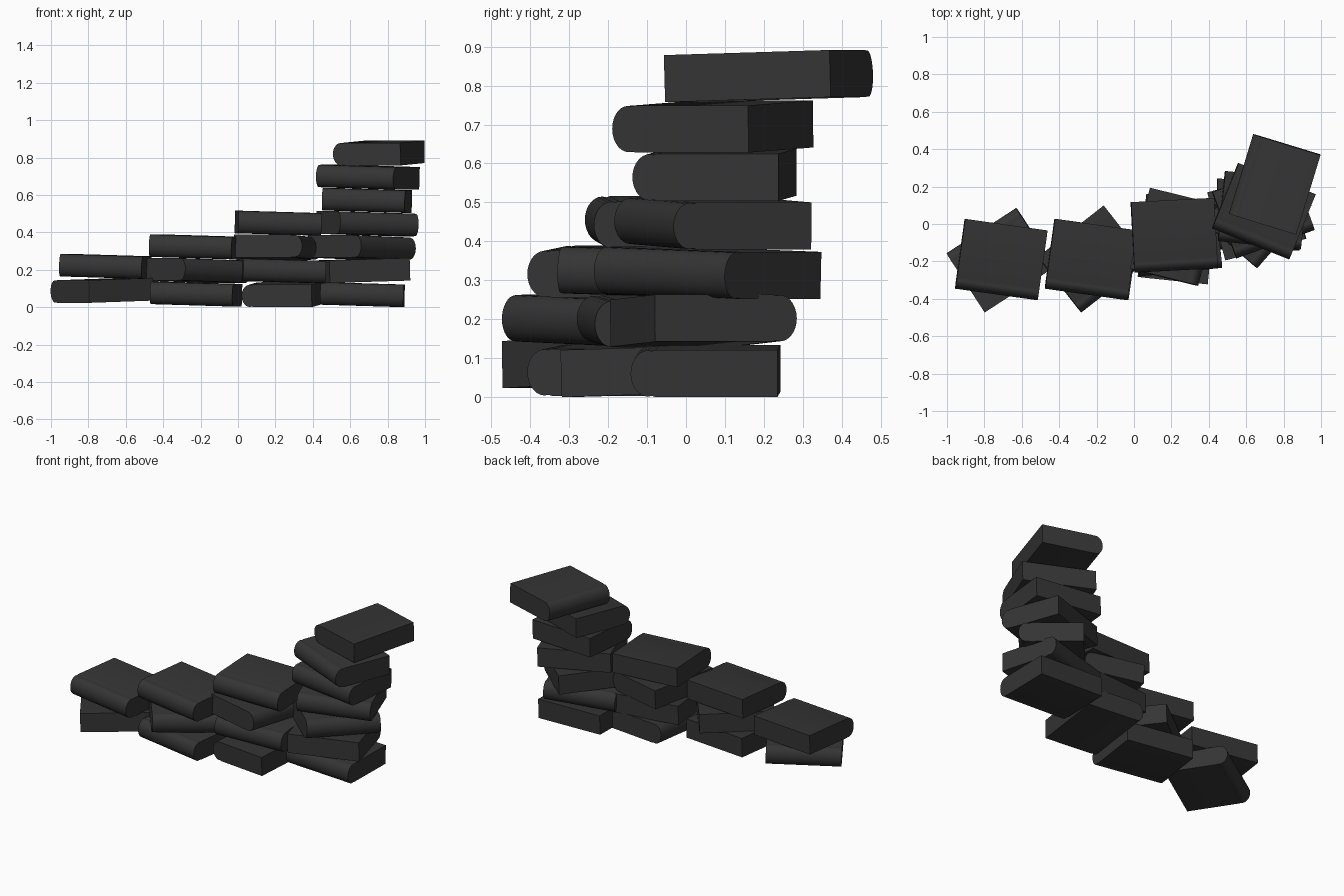
import bpy, bmesh, math
from mathutils import Matrix

if "Cube" in bpy.data.objects:
    bpy.data.objects.remove(bpy.data.objects["Cube"])

LENGTH, DEPTH, HALF = 0.445, 0.377, 0.0605   # spine length, depth, half thickness
TILT = math.radians(1.7)                     # every book leans slightly along its spine

mat = bpy.data.materials.new("dark_cover")
mat.diffuse_color = (0.035, 0.035, 0.035, 1)
mat.use_nodes = True
mat.node_tree.nodes["Principled BSDF"].inputs["Base Color"].default_value = mat.diffuse_color


def book_profile():
    """Cross-section (y, z): rounded spine at -y, hinge groove, flat page edge at +y."""
    back, front = DEPTH / 2, -DEPTH / 2
    pts = [(back, HALF), (front + 0.064, HALF), (front + 0.055, HALF - 0.003)]
    n = 14
    for i in range(n + 1):
        a = math.pi / 2 + math.pi * i / n
        pts.append((front + 0.045 + 0.045 * math.cos(a), (HALF - 0.001) * math.sin(a)))
    pts += [(front + 0.055, -HALF + 0.003), (front + 0.064, -HALF), (back, -HALF)]
    return pts


def make_book_mesh():
    bm = bmesh.new()
    face = bm.faces.new([bm.verts.new((-LENGTH / 2, y, z)) for y, z in book_profile()])
    ext = bmesh.ops.extrude_face_region(bm, geom=[face])
    moved = [v for v in ext["geom"] if isinstance(v, bmesh.types.BMVert)]
    bmesh.ops.translate(bm, verts=moved, vec=(LENGTH, 0, 0))
    bmesh.ops.recalc_face_normals(bm, faces=bm.faces)
    # smooth only the rounded spine
    for e in bm.edges:
        e.smooth = len(e.link_faces) == 2 and e.calc_face_angle() < math.radians(30)
    for f in bm.faces:
        f.smooth = True
    me = bpy.data.meshes.new("book")
    bm.to_mesh(me)
    bm.free()
    me.materials.append(mat)
    return me


# Stacks from left to right, books bottom to top: (x, y, z, turn in degrees)
stacks = [
    [(-0.713, -0.193, 0.090, 213), (-0.710, -0.190, 0.218, -8)],
    [(-0.225, -0.190, 0.070, -8), (-0.2225, -0.1875, 0.196, 38),
     (-0.230, -0.190, 0.3225, -8)],
    [(0.230, -0.080, 0.067, -96), (0.230, -0.070, 0.194, 6),
     (0.214, -0.069, 0.320, 76), (0.215, -0.060, 0.449, 3)],
    [(0.665, 0.050, 0.067, -1), (0.656, 0.045, 0.196, 195),
     (0.6625, 0.055, 0.319, 49), (0.692, 0.069, 0.446, 20),
     (0.689, 0.073, 0.571, -6), (0.6935, 0.0685, 0.695, -22),
     (0.7525, 0.2125, 0.8245, -107)],
]

mesh = make_book_mesh()
for s, stack in enumerate(stacks, 1):
    for b, (x, y, z, turn) in enumerate(stack, 1):
        ob = bpy.data.objects.new(f"stack_{s}_book_{b}", mesh)
        ob.matrix_world = (Matrix.Translation((x, y, z))
                           @ Matrix.Rotation(math.radians(turn), 4, 'Z')
                           @ Matrix.Rotation(TILT, 4, 'Y'))
        bpy.context.collection.objects.link(ob)
